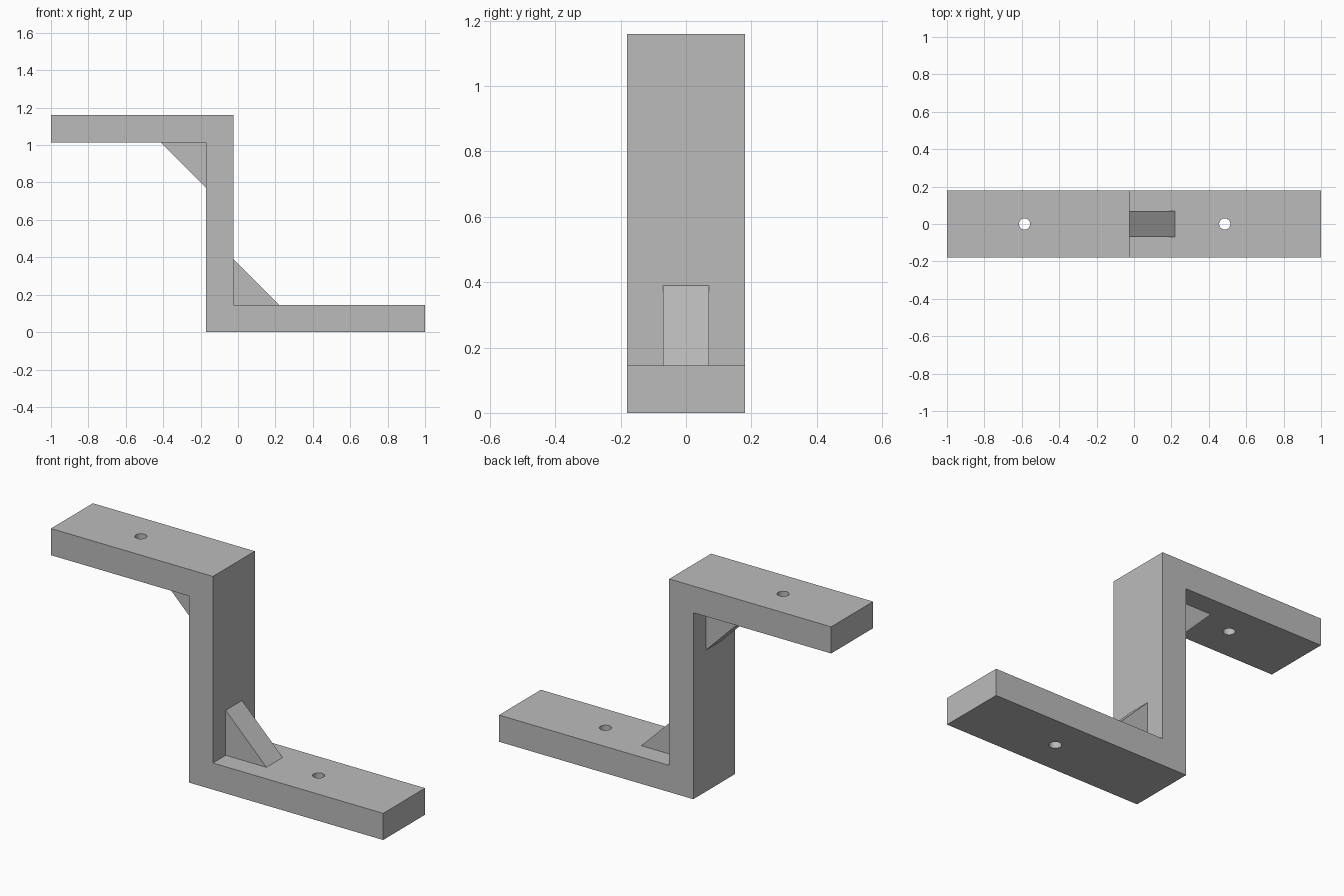
import bpy
import bmesh

cube = bpy.data.objects.get("Cube")
if cube:
    bpy.data.objects.remove(cube, do_unlink=True)

grey = bpy.data.materials.new("light grey")
grey.use_nodes = True
grey.diffuse_color = (0.5, 0.5, 0.5, 1)
grey.node_tree.nodes["Principled BSDF"].inputs["Base Color"].default_value = (0.5, 0.5, 0.5, 1)

HEIGHT, THICK, HALF_DEPTH = 1.16, 0.145, 0.18
WALL_LEFT, WALL_RIGHT = -0.17, -0.025
LEG = 0.245


def extrude_profile(name, points, half_depth):
    """Extrude an x-z outline symmetrically along y."""
    bm = bmesh.new()
    face = bm.faces.new([bm.verts.new((x, -half_depth, z)) for x, z in points])
    result = bmesh.ops.extrude_face_region(bm, geom=[face])
    moved = [v for v in result["geom"] if isinstance(v, bmesh.types.BMVert)]
    bmesh.ops.translate(bm, verts=moved, vec=(0, 2 * half_depth, 0))
    bmesh.ops.recalc_face_normals(bm, faces=bm.faces)
    mesh = bpy.data.meshes.new(name)
    bm.to_mesh(mesh)
    bm.free()
    mesh.materials.append(grey)
    obj = bpy.data.objects.new(name, mesh)
    bpy.context.collection.objects.link(obj)
    return obj


# Z-shaped bracket body
underside = HEIGHT - THICK
bracket = extrude_profile("bracket_body", [
    (-1, HEIGHT), (-1, underside), (WALL_LEFT, underside), (WALL_LEFT, 0),
    (1, 0), (1, THICK), (WALL_RIGHT, THICK), (WALL_RIGHT, HEIGHT)], HALF_DEPTH)

# Screw holes through both flanges
for x, z in ((-0.585, HEIGHT - THICK / 2), (0.485, THICK / 2)):
    bpy.ops.mesh.primitive_cylinder_add(vertices=32, radius=0.03, depth=0.3, location=(x, 0, z))
    cutter = bpy.context.object
    cutter.name = "hole_cutter"
    cutter.hide_render = True
    cutter.data.materials.append(grey)
    cut = bracket.modifiers.new("screw_hole", "BOOLEAN")
    cut.operation = "DIFFERENCE"
    cut.solver = "EXACT"
    cut.object = cutter
    bpy.ops.object.select_all(action="DESELECT")
    bracket.select_set(True)
    bpy.context.view_layer.objects.active = bracket
    bpy.ops.object.modifier_apply(modifier=cut.name)
    bpy.data.objects.remove(cutter, do_unlink=True)

bpy.ops.object.shade_smooth_by_angle()

# Triangular gussets in the two inner corners
for name, x, z, side in (("lower_gusset", WALL_RIGHT, THICK, 1),
                         ("upper_gusset", WALL_LEFT, underside, -1)):
    extrude_profile(name, [(x, z), (x + side * LEG, z), (x, z + side * LEG)], 0.07)
